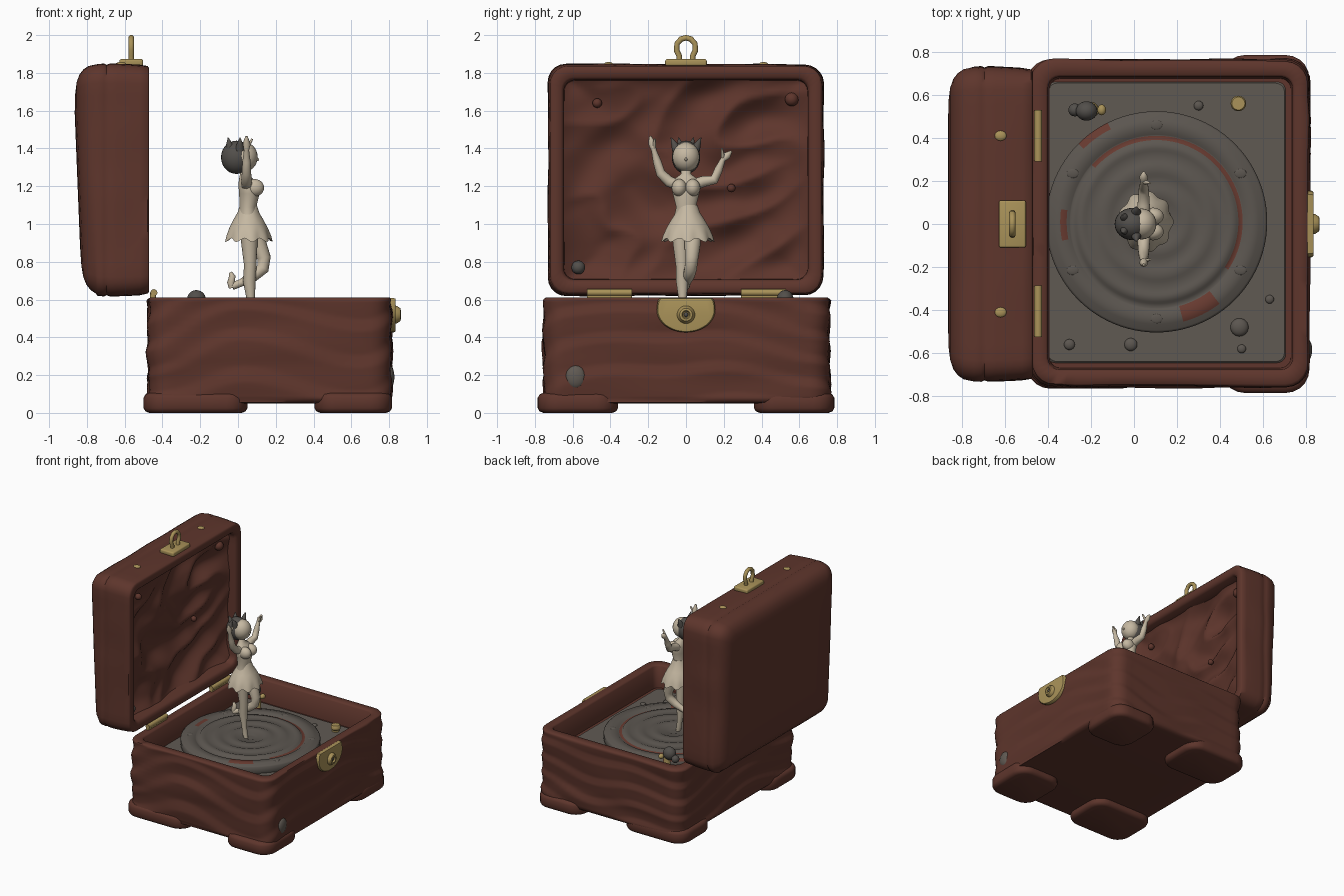
import bpy, bmesh, math
from mathutils import Vector, noise

cube = bpy.data.objects.get("Cube")
if cube:
    bpy.data.objects.remove(cube, do_unlink=True)


def material(name, *rgb):
    mat = bpy.data.materials.new(name)
    mat.use_nodes = True
    mat.diffuse_color = (*rgb, 1)
    mat.node_tree.nodes["Principled BSDF"].inputs["Base Color"].default_value = (*rgb, 1)
    return mat


WOOD = material("red brown wood", .112, .036, .025)
STONE = material("grey floor", .118, .102, .086)
DISC = material("turntable grey", .106, .093, .08)
RUST = material("worn red", .135, .042, .029)
GOLD = material("old brass", .40, .29, .10)
SKIN = material("pale ivory", .56, .48, .36)
HAIR = material("dark grey", .085, .078, .07)


def finish(name, bm, mats, angle=40):
    bmesh.ops.recalc_face_normals(bm, faces=bm.faces)
    mesh = bpy.data.meshes.new(name)
    bm.to_mesh(mesh)
    bm.free()
    obj = bpy.data.objects.new(name, mesh)
    bpy.context.collection.objects.link(obj)
    for mat in mats:
        mesh.materials.append(mat)
    bpy.ops.object.select_all(action='DESELECT')
    obj.select_set(True)
    bpy.context.view_layer.objects.active = obj
    bpy.ops.object.shade_smooth_by_angle(angle=math.radians(angle))


def loft(name, rings, *mats, rule=None, angle=40):
    """Skin a list of equal-length closed rings and cap both ends."""
    bm = bmesh.new()
    rows = [[bm.verts.new(p) for p in ring] for ring in rings]
    n = len(rows[0])
    for a, b in zip(rows, rows[1:]):
        for i in range(n):
            j = (i + 1) % n
            bm.faces.new((a[i], a[j], b[j], b[i]))
    bm.faces.new(rows[0])
    bm.faces.new(rows[-1])
    if rule:
        for face in bm.faces:
            face.material_index = rule(face.calc_center_median())
    finish(name, bm, mats, angle)


def ball(name, loc, size, mat):
    bm = bmesh.new()
    bmesh.ops.create_uvsphere(bm, u_segments=24, v_segments=14, radius=1)
    bmesh.ops.scale(bm, vec=size, verts=bm.verts)
    bmesh.ops.translate(bm, vec=loc, verts=bm.verts)
    finish(name, bm, [mat], 60)


def block(name, loc, size, mat, bevel=.01):
    bm = bmesh.new()
    bmesh.ops.create_cube(bm, size=1)
    bmesh.ops.scale(bm, vec=size, verts=bm.verts)
    bmesh.ops.translate(bm, vec=loc, verts=bm.verts)
    bmesh.ops.bevel(bm, geom=bm.edges[:], offset=bevel, segments=3, profile=.5, affect='EDGES')
    finish(name, bm, [mat])


def ellipse(rx, ry, n=32):
    angles = [math.tau * i / n for i in range(n)]
    return [(rx * math.cos(a), ry * math.sin(a)) for a in angles]


def lathe(name, loc, profile, *mats, n=32, rule=None, angle=40):
    x, y, z = loc
    rings = [[(x + u, y + v, z + h) for u, v in ellipse(r, r, n)] for r, h in profile]
    loft(name, rings, *mats, rule=rule, angle=angle)


def limb(name, path, ref, mat=SKIN):
    """Round tapered limb through (x, y, z, radius) stations."""
    pts, rings, ref = [Vector(p[:3]) for p in path], [], Vector(ref)
    for i, p in enumerate(pts):
        t = (pts[min(i + 1, len(pts) - 1)] - pts[max(i - 1, 0)]).normalized()
        u = t.cross(ref).normalized()
        v = t.cross(u)
        rings.append([p + u * a + v * b for a, b in ellipse(path[i][3], path[i][3], 14)])
    loft(name, rings, mat, angle=70)


def rounded(a0, a1, b0, b1, inset, r, n=16):
    """Rounded rectangle with subdivided sides."""
    a0, a1, b0, b1 = a0 + inset, a1 - inset, b0 + inset, b1 - inset
    corners = [(a1 - r, b1 - r), (a0 + r, b1 - r), (a0 + r, b0 + r), (a1 - r, b0 + r)]
    arcs = [[(a + r * math.cos((k + s / 5) * math.pi / 2), b + r * math.sin((k + s / 5) * math.pi / 2))
             for s in range(6)] for k, (a, b) in enumerate(corners)]
    ring = []
    for k, arc in enumerate(arcs):
        p, q = Vector(arc[-1]), Vector(arcs[(k + 1) % 4][0])
        ring += arc + [tuple(p.lerp(q, i / n)) for i in range(1, n)]
    return ring


# Box: wall of softly overlapping grain ledges, flat rim, hollow inside
def grain(x, y, z):
    band = (z * 6.5 + 1.3 * noise.noise((x * 1.5, y * 1.5, z))) % 1
    ledge = min(band / .65, (1 - band) / .35)
    return .012 * ledge + .01 * noise.noise((x * 2, y * 2, z * 8)) - .009


levels = [(.05, .05, 0), (.015, .055, 0), (.004, .07, 1)]
levels += [(0, .08 + .0103 * i, 1) for i in range(51)]
levels += [(.004, .603, .5), (.012, .61, 0), (.068, .61, 0), (.078, .6, 0), (.086, .43, 0)]
rings = []
for inset, z, amount in levels:
    ring = []
    for x, y in rounded(-.478, .815, -.755, .762, inset, .11 - inset * .7, 24):
        out = Vector((max(-.36, min(.69, x)), max(-.64, min(.64, y))))
        d = (Vector((x, y)) - out).normalized() * grain(x, y, z) * amount
        ring.append((x + d.x, y + d.y, z))
    rings.append(ring)
loft("box", rings, WOOD, angle=60)

# Corner feet
for fx, w, edge in ((-.225, .55, .765), (.61, .41, .785)):
    for side in (-1, 1):
        x0, x1 = fx - w / 2, fx + w / 2
        y0, y1 = sorted((side * .36, side * edge))
        loft("foot", [[(x, y, z) for x, y in rounded(x0, x1, y0, y1, i, .11 - i, 4)]
                      for i, z in ((.03, 0), (.01, .008), (0, .025), (0, .08), (.01, .098), (.03, .106))], WOOD)

# Floor plate inside the box
loft("floor", [[(x, y, z) for x, y in rounded(-.405, .705, -.645, .66, i, .04)]
               for i, z in ((0, .41), (0, .432), (.006, .438))], STONE, angle=20)

# Lid: open hollow tray standing on its edge
profile = [(.1, -.68), (.09, -.6), (.085, -.49), (.07, -.472), (.022, -.47), (.012, -.478), (.008, -.52),
           (.004, -.58), (.002, -.64), (.002, -.68), (.008, -.695), (.001, -.71), (.004, -.745), (.014, -.775),
           (.032, -.802), (.06, -.824), (.1, -.838), (.16, -.846), (.26, -.849)]
rings = []
for i, (inset, x) in enumerate(profile):
    ring = []
    for y, z in rounded(-.732, .73, .62, 1.848, inset, .1 - min(inset, .12) * .5):
        lean = -.04 * (min(z, 1.6) - 1.2) if x < -.75 else 0
        wave = .011 * noise.noise((x * 3, y * 4, z * 4)) if i > 5 else 0
        ring.append((x + lean, y * (1 + wave), z + wave * (.6 if z > 1.2 else -.6)))
    rings.append(ring)
loft("lid", rings, WOOD, angle=50)

# Rumpled lining, curling up towards the lid rim
bm = bmesh.new()
bmesh.ops.create_grid(bm, x_segments=64, y_segments=56, size=1)
for v in bm.verts:
    rise = max(abs(v.co.x), abs(v.co.y)) ** 6
    y, z = v.co.x * .655, 1.235 + v.co.y * .555
    s, t = (y + z) * 1.6, (z - y * .6) * 3.4
    fold = 1 - 2.2 * abs(noise.noise((s, t, 1))) + .6 * noise.noise((s * 2.5, t * 1.5, 4))
    v.co = (-.625 + .085 * rise + .05 * fold * (1 - .6 * rise), y, z)
finish("lid_lining", bm, [WOOD], 80)
for y, z, r, mat in ((-.47, 1.64, .025, WOOD), (.56, 1.66, .036, WOOD), (.24, 1.19, .022, WOOD), (-.57, .77, .036, HAIR)):
    ball("lining_button", (-.565, y, z), (r, r, r), mat)

# Turntable with soft ring steps and worn arcs
CX, CY = .105, .01


def worn(c):
    r, a = math.hypot(c.x - CX, c.y - CY), math.degrees(math.atan2(c.y - CY, c.x - CX))
    if c.z < .47:
        return 0
    if .378 < r < .402 and -32 < a < 138:
        return 1
    if .41 < r < .478 and -74 < a < -54 or r > .478 and 115 < a < 135:
        return 1
    return int(.42 < r < .445 and (a > 172 or a < -168))


lathe("turntable", (CX, CY, 0),
      [(.508, .43), (.514, .445), (.514, .488), (.504, .498), (.48, .5), (.475, .504), (.448, .505), (.418, .504),
       (.405, .494), (.4, .493), (.38, .495), (.372, .506), (.34, .509), (.328, .504), (.28, .503), (.268, .509),
       (.225, .509), (.21, .503), (.17, .502), (.155, .508), (.11, .507), (.1, .502), (.06, .502), (.04, .495), (.02, .495)],
      DISC, RUST, n=96, rule=worn, angle=60)
for a in range(0, 360, 60):
    t = math.radians(a + 30)
    ball("turntable_rivet", (CX + .45 * math.cos(t), CY + .45 * math.sin(t), .503), (.028, .022, .006), DISC)

# Small fittings on the floor
ball("winder_knob", (-.22, .525, .6), (.05, .045, .05), HAIR)
ball("winder_side", (-.275, .53, .57), (.03, .03, .03), HAIR)
lathe("winder_stem", (-.2, .53, .42), [(.045, 0), (.03, .03), (.025, .15)], GOLD)
ball("winder_tip", (-.15, .53, .56), (.02, .025, .02), GOLD)
lathe("brass_peg", (.485, .56, .42), [(.028, 0), (.026, .03), (.036, .04), (.036, .062), (.03, .07)], GOLD)
for x, y, r in ((-.3, -.56, .025), (-.015, -.56, .03), (.49, -.48, .042), (.5, -.58, .02), (.3, .55, .022), (.63, -.35, .02)):
    ball("floor_stud", (x, y, .438), (r, r, r * .6), DISC)
ball("side_patch", (.8, -.585, .19), (.028, .054, .062), STONE)

# Hinges
for y in (-.405, .41):
    block("hinge_leaf", (-.45, y, .615), (.03, .24, .06), GOLD)
    limb("hinge_barrel", [(-.445, y + d, .637, .018) for d in (-.12, 0, .12)], (1, 0, 0), GOLD)

# Front latch: wide shield with a keyhole boss
shield = [(y, min(z, .062)) if z > 0 else (y, z * .72) for y, z in ellipse(.155, .165, 40)]
loft("latch_plate", [[(x, y * k, .545 + z * k) for y, z in shield] for x, k in
                     ((.79, 1), (.825, 1), (.833, .96), (.835, .85))], GOLD)
loft("latch_boss", [[(x, y, .52 + z) for y, z in ellipse(r, r)] for x, r in
                    ((.82, .05), (.842, .046), (.86, .034), (.862, .022), (.85, .016))], GOLD)
ball("latch_pin", (.85, 0, .52), (.01, .012, .012), HAIR)

# Lid clasp and studs
block("clasp_plate", (-.565, 0, 1.855), (.125, .22, .036), GOLD)
arch = [(-.035, 1.86), (-.036, 1.89), (-.05, 1.92), (-.047, 1.955), (-.026, 1.979), (0, 1.986)]
arch += [(-y, z) for y, z in arch[-2::-1]]
limb("clasp_ring", [(-.565, y, z, .015) for y, z in arch], (1, 0, 0), GOLD)
for y in (-.41, .41):
    ball("lid_stud", (-.62, y, 1.845), (.028, .024, .013), GOLD)

# Dancer: torso, bust and scalloped skirt
loft("dancer_torso", [[(cx + u, v, z) for u, v in ellipse(rx, ry)] for z, cx, rx, ry in
                      ((1.31, .035, .024, .024), (1.265, .035, .024, .026), (1.24, .042, .036, .06),
                       (1.21, .052, .05, .076), (1.16, .06, .054, .07), (1.09, .053, .044, .052),
                       (1.03, .053, .05, .065))], SKIN, angle=80)
rings = []
for z, r, flare in ((1.1, .05, 0), (1.06, .064, .1), (1.02, .09, .3), (.98, .113, .6), (.945, .128, .9), (.915, .136, 1),
                    (.922, .12, 1), (1, .06, 0)):
    ring = []
    for u, v in ellipse(1, 1, 80):
        c = math.cos(9 * math.atan2(v, u)) * flare
        ring.append((.055 + u * r * (.9 + .05 * c), .01 + v * r * (1 + .05 * c), z - .01 * c))
    rings.append(ring)
loft("dancer_skirt", rings, SKIN, angle=60)

# Dancer: head, hair and the crown points behind it
ball("dancer_head", (.036, 0, 1.355), (.068, .072, .077), SKIN)
ball("dancer_nose", (.103, 0, 1.342), (.009, .007, .009), SKIN)
ball("dancer_hair", (-.008, 0, 1.353), (.082, .075, .088), HAIR)
for a in (85, 150, 210, 275):
    u, v = math.cos(math.radians(a)), math.sin(math.radians(a))
    limb("crown_point", [(.005 + .05 * u, .05 * v, 1.395, .026), (.005 + .06 * u, .064 * v, 1.425, .016),
                         (.005 + .066 * u, .08 * v, 1.458, .002)], (0, 1, 0), HAIR)

# Dancer: raised arms with fingers
for side, elbow, wrist, hand in ((-1, (.135, 1.27), (.17, 1.39), (.19, 1.465)), (1, (.15, 1.235), (.195, 1.34), (.24, 1.385))):
    (ey, ez), (wy, wz), (hy, hz) = elbow, wrist, hand
    limb("dancer_arm", [(.045, side * y, z, r) for y, z, r in
                        ((.05, 1.21, .03), (.09, 1.225, .029), (ey, ez, .025), ((ey + wy) / 2, (ez + wz) / 2, .022),
                         (wy, wz, .014), ((wy + hy) / 2, (wz + hz) / 2, .02), (hy, hz, .006))], (1, 0, 0))
    limb("dancer_thumb", [(.05, side * wy, wz + .015, .011), (.075, side * (wy - .005), wz + .06, .005)], (0, 1, 0))
    ball("dancer_bust", (.088, side * .036, 1.192), (.05, .04, .046), SKIN)

# Dancer: standing leg and bent leg
limb("standing_leg", [(.055, -.03, 1.0, .045), (.06, -.028, .9, .043), (.065, -.022, .78, .033), (.06, -.02, .7, .034),
                      (.068, -.018, .59, .02), (.075, -.018, .53, .02), (.085, -.018, .49, .016)], (0, 1, 0))
limb("bent_leg", [(.07, .035, 1.0, .045), (.105, .035, .9, .044), (.138, .03, .82, .036), (.132, .025, .765, .033),
                  (.08, .015, .725, .031), (.02, .005, .69, .02), (-.03, 0, .67, .02)], (0, 1, 0))
limb("raised_foot", [(-.03, 0, .662, .018), (-.038, 0, .69, .02), (-.03, 0, .725, .017), (-.04, 0, .745, .008)], (0, 1, 0))
